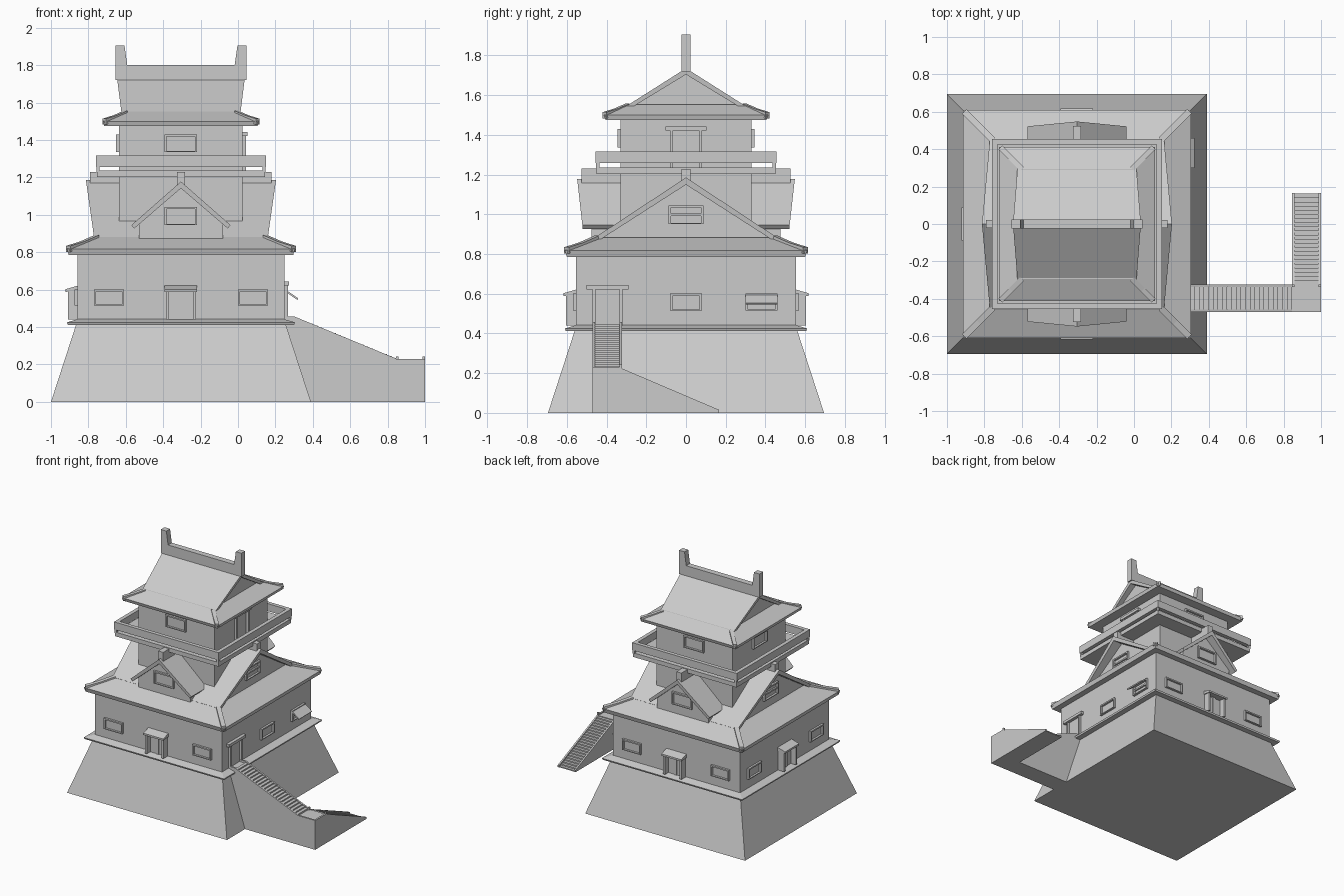
import bpy, bmesh
from mathutils import Matrix, Vector

if "Cube" in bpy.data.objects:
    bpy.data.objects.remove(bpy.data.objects["Cube"])

CX = -0.305  # keep centre


def loft(*rings):
    return [[Vector(p) for p in r] for r in rings]


def rect(hx, hy, z):
    return [(-hx, -hy, z), (hx, -hy, z), (hx, hy, z), (-hx, hy, z)]


def box(x0, x1, y0, y1, z0, z1):
    q = [(x0, y0), (x1, y0), (x1, y1), (x0, y1)]
    return loft([(x, y, z0) for x, y in q], [(x, y, z1) for x, y in q])


def wall_box(u0, u1, d0, d1, z0, z1):
    """Box on the front wall: u along it, d outward distance."""
    return box(u0, u1, -d1, -d0, z0, z1)


def extrude_side(prof, u0, u1):
    """Profile of (outward, z) swept along the wall."""
    return loft(*[[(u, -d, z) for d, z in prof] for u in (u0, u1)])


def make(name, parts, turns=(0,), cx=CX):
    bm = bmesh.new()
    for k in turns:
        m = Matrix.Translation((cx, 0, 0)) @ Matrix.Rotation(k * 1.5707963, 4, 'Z')
        for rings in parts:
            vs = [[bm.verts.new(m @ p) for p in r] for r in rings]
            n = len(vs[0])
            bm.faces.new(vs[0][::-1])
            bm.faces.new(vs[-1])
            for a, b in zip(vs, vs[1:]):
                for i in range(n):
                    j = (i + 1) % n
                    bm.faces.new((a[i], a[j], b[j], b[i]))
    bmesh.ops.recalc_face_normals(bm, faces=bm.faces)
    me = bpy.data.meshes.new(name)
    bm.to_mesh(me)
    bm.free()
    ob = bpy.data.objects.new(name, me)
    bpy.context.collection.objects.link(ob)
    return ob


def gable_slab(half, z_low, z_top, len_low, len_top, t):
    """Inverted V roof, ridge along y, ends raked outward."""
    prof = [(0, z_top), (half, z_low), (half - t * .5, z_low - t * .6),
            (0, z_top - t * 1.2), (-half + t * .5, z_low - t * .6), (-half, z_low)]

    def y(z):
        return len_low + (len_top - len_low) * (z - z_low) / (z_top - z_low)
    return loft([(x, -y(z), z) for x, z in prof], [(x, y(z), z) for x, z in prof])


def gable_wall(half, z_base, z_low, z_top, depth):
    prof = [(-half, z_base), (half, z_base), (half, z_low), (0, z_top), (-half, z_low)]
    return loft(*[[(x, y, z) for x, z in prof] for y in (-depth, depth)])


def hip_bar(h0, z0, h1, z1, w=.012, t=.022):
    """Diagonal bar on a roof corner."""
    return loft(*[[(h + w, -h + w, z - .01), (h - w, -h - w, z - .01),
                   (h - w, -h - w, z + t), (h + w, -h + w, z + t)]
                  for h, z in ((h0, z0), ((h0 + h1) / 2, z0 + (z1 - z0) * .42), (h1, z1))])


def window(u, d, z0, z1, w=.08, bar=False):
    f, e = .011, d + .016
    parts = [wall_box(u - w, u + w, d - .01, e, z1 - f, z1),
             wall_box(u - w + f, u + w - f, d - .01, e, z0, z0 + f * .6)]
    parts += [wall_box(a, a + f, d - .01, e, z0, z1 - f) for a in (u - w, u + w - f)]
    if bar:
        parts.append(wall_box(u - w + f, u + w - f, d - .01, d + .012, (z0 + z1) / 2 - .006, (z0 + z1) / 2 + .006))
    return parts


def gate(u, d, z0, z1, w, over):
    """Open door frame with overhanging lintel."""
    return [wall_box(u - w - over, u + w + over, d - .01, d + .025, z1 - .022, z1),
            wall_box(u - w, u - w + .014, d - .01, d + .018, z0, z1 - .022),
            wall_box(u + w - .014, u + w, d - .01, d + .018, z0, z1 - .022)]


# stone base and ledge
make("stone_base", [loft(rect(.695, .695, 0), rect(.56, .56, .415))])
make("base_ledge", [loft(rect(.605, .605, .412), rect(.61, .61, .425), rect(.553, .553, .442))])

# walls
make("lower_walls", [box(-.553, .553, -.553, .553, .43, .80)])
make("upper_walls", [box(-.33, .33, -.33, .33, .82, 1.49)])

# lower roof: skirt, main gable, ridge, hip bars
make("lower_roof_skirt", [loft(rect(.6, .6, .785), rect(.61, .61, .818), rect(.445, .455, .882))])
make("lower_roof_gable", [gable_slab(.46, .882, 1.185, .465, .508, .03)], (1,))
make("lower_gable_wall", [gable_wall(.44, .86, .872, 1.165, .425)], (1,))
make("lower_ridge", [box(-.022, .022, -.485, .485, 1.15, 1.228)], (1,))
make("lower_hip_bars", [hip_bar(.602, .812, .45, .87)], range(4))

# front and back dormers
make("dormer_roof", [gable_slab(.265, .945, 1.178, .522, .548, .03)])
make("dormer_walls", [gable_wall(.225, .83, .965, 1.155, .476)])
make("dormer_ridge", [box(-.022, .022, -.525, .525, 1.15, 1.23)])

# balcony
make("balcony_floor", [box(-.45, .45, -.45, .45, 1.203, 1.236)])
make("balcony_rail", [wall_box(-.455, .425, .425, .455, 1.257, 1.316),
                      wall_box(-.452, -.435, .435, .452, 1.23, 1.26)], range(4))

# top roof
make("top_roof_skirt", [loft(rect(.41, .405, 1.475), rect(.417, .413, 1.50), rect(.305, .295, 1.552))])
make("top_roof_gable", [gable_slab(.30, 1.545, 1.735, .318, .342, .026)], (1,))
make("top_gable_wall", [gable_wall(.285, 1.53, 1.54, 1.72, .29)], (1,))
make("top_hip_bars", [hip_bar(.41, 1.492, .295, 1.535, .01)], range(4))
half = [(.35, 1.72), (.35, 1.905), (.302, 1.905), (.287, 1.80)]
make("top_ridge", [extrude_side(half + [(-d, z) for d, z in half[::-1]], -.023, .023)], (1,))

# lower floor windows
make("lower_windows", window(-.385, .553, .515, .60) + window(.385, .553, .515, .60), (0, 2, 3))
make("right_windows", window(0, .553, .515, .60) + window(.38, .553, .515, .60, bar=True), (1,))
make("propped_shutter", [extrude_side([(.56, .60), (.628, .553), (.622, .545), (.56, .588)], .30, .46)], (1,))

# hooded doors on front, back and left
door = [extrude_side([(.55, .622), (.618, .602), (.618, .588), (.55, .595)], -.087, .087),
        wall_box(-.012, .012, .55, .568, .44, .595), wall_box(-.07, .07, .55, .562, .44, .59)]
door += [wall_box(a, a + .016, .55, .605, .44, .595) for a in (-.08, .064)]
make("hooded_doors", door, (0, 2, 3))

# entrance at the top of the stairs and balcony door
make("stair_entrance", gate(-.395, .553, .44, .643, .075, .03), (1,))
make("balcony_door", gate(0, .33, 1.236, 1.443, .08, .024), (1,))

# upper windows
make("top_windows", window(0, .33, 1.335, 1.43, .087), (0, 2, 3))
make("dormer_windows", window(0, .476, .945, 1.043, .087), (0, 2))
make("gable_windows", window(0, .425, .95, 1.045, .087, bar=True), (1, 3))


# stairs: solid side walls and a stepped core
def steps(a0, z0, a1, z1, n):
    """Stepped outline descending from a0 to a1."""
    pts = [(a0, 0)]
    for i in range(n):
        z = z0 + (z1 - z0) * (i + .35) / n
        pts += [(a0 + (a1 - a0) * i / n, z), (a0 + (a1 - a0) * (i + 1) / n, z)]
    return pts + [(a1, 0)]


def sweep_y(prof, y0, y1):
    return loft(*[[(a, y, z) for a, z in prof] for y in (y0, y1)])


def sweep_x(prof, x0, x1):
    return loft(*[[(x, a, z) for a, z in prof] for x in (x0, x1)])


side = [(.2, 0), (.2, .457), (.30, .457), (.845, .232), (.845, 0)]
make("upper_stair_sides", [sweep_y(side, -.47, -.457), sweep_y(side, -.336, -.323),
                           box(.2, .30, -.46, -.33, 0, .442)], cx=0)
make("upper_stair_steps", [sweep_y(steps(.30, .452, .845, .228, 22), -.458, -.335)], cx=0)
make("stair_landing", [box(.845, 1, -.47, -.323, 0, .222),
                       box(.987, 1, -.47, -.323, .22, .23), box(.845, 1, -.47, -.457, .22, .23)]
     + [box(x, x + .013, -.336, -.323, .22, .243) for x in (.845, .987)], cx=0)
side = [(-.323, 0), (-.323, .224), (.165, .016), (.165, 0)]
make("lower_stair_sides", [sweep_x(side, .845, .858), sweep_x(side, .987, 1)], cx=0)
make("lower_stair_steps", [sweep_x(steps(-.323, .22, .163, .002, 22), .857, .988)], cx=0)
